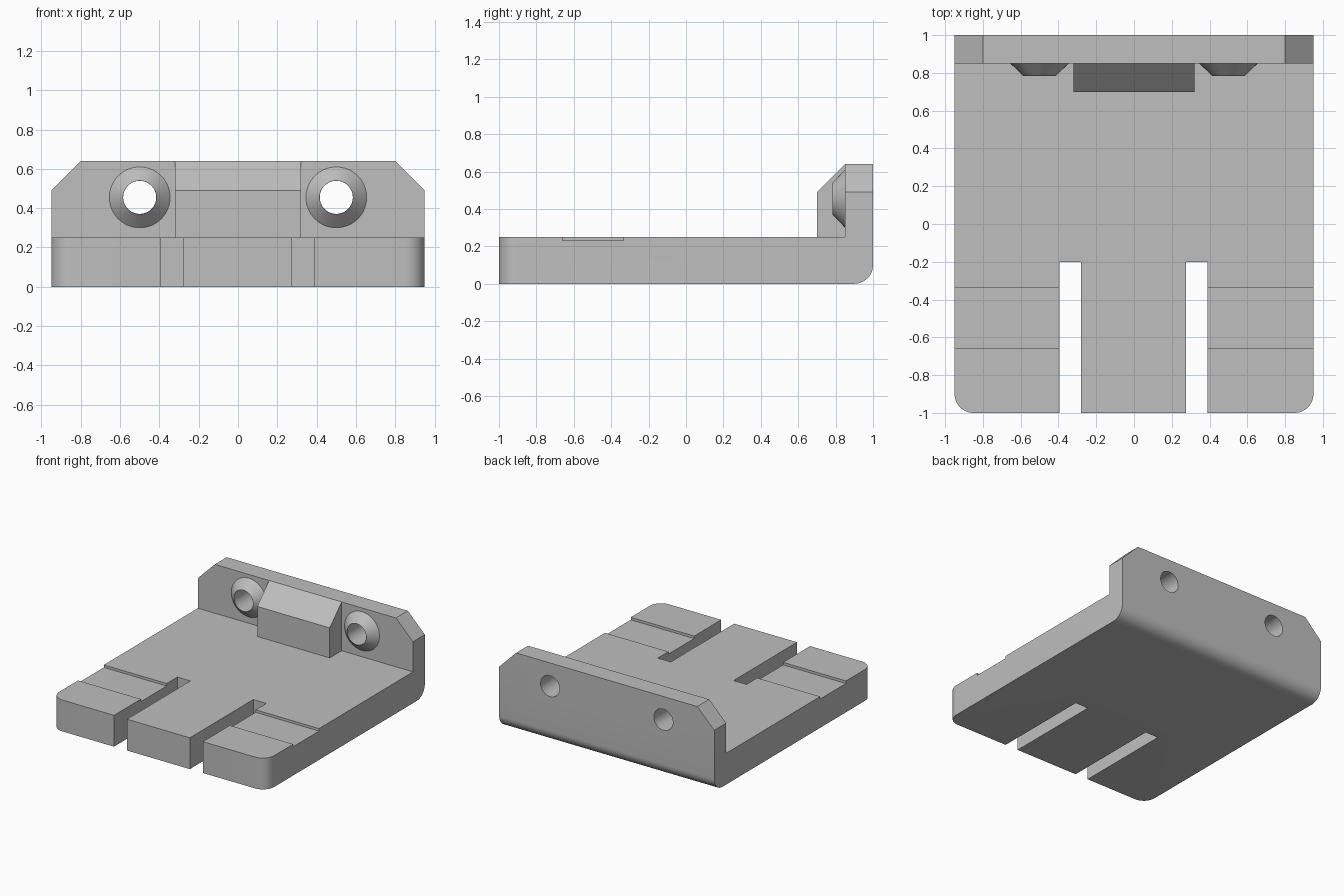
import bpy, bmesh, math
from mathutils import Matrix

if "Cube" in bpy.data.objects:
    bpy.data.objects.remove(bpy.data.objects["Cube"], do_unlink=True)

HALF_W, PLATE_TOP, WALL_TOP, WALL_FRONT = 0.95, 0.25, 0.64, 0.85
HOLE_X, HOLE_Z, HOLE_R = 0.5, 0.455, 0.085

grey = bpy.data.materials.new("light_grey")
grey.use_nodes = True
COLOUR = (0.52, 0.52, 0.52, 1)
grey.diffuse_color = COLOUR
grey.node_tree.nodes["Principled BSDF"].inputs["Base Color"].default_value = COLOUR


def make_object(name, bm):
    bmesh.ops.recalc_face_normals(bm, faces=bm.faces)
    mesh = bpy.data.meshes.new(name)
    bm.to_mesh(mesh)
    bm.free()
    mesh.materials.append(grey)
    obj = bpy.data.objects.new(name, mesh)
    bpy.context.collection.objects.link(obj)
    return obj


def extrude_profile(points, half_width):
    """Closed (y, z) profile swept along x."""
    bm = bmesh.new()
    face = bm.faces.new([bm.verts.new((-half_width, y, z)) for y, z in points])
    moved = bmesh.ops.extrude_face_region(bm, geom=[face], use_keep_orig=True)["geom"]
    bmesh.ops.translate(bm, vec=(2 * half_width, 0, 0),
                        verts=[v for v in moved if isinstance(v, bmesh.types.BMVert)])
    return bm


def box(name, x0, x1, y0, y1, z0, z1):
    bm = extrude_profile([(y0, z0), (y1, z0), (y1, z1), (y0, z1)], (x1 - x0) / 2)
    bmesh.ops.translate(bm, vec=((x0 + x1) / 2, 0, 0), verts=bm.verts)
    return make_object(name, bm)


def cone_along_y(name, x, z, y0, r0, y1, r1):
    """Cone frustum from radius r0 at y0 to r1 at y1."""
    bm = bmesh.new()
    place = Matrix.Translation((x, (y0 + y1) / 2, z)) @ Matrix.Rotation(-math.pi / 2, 4, "X")
    bmesh.ops.create_cone(bm, cap_ends=True, segments=64, radius1=r0, radius2=r1,
                          depth=y1 - y0, matrix=place)
    return make_object(name, bm)


def combine(target, tool, operation):
    """Apply a boolean and remove the tool."""
    mod = target.modifiers.new(operation, "BOOLEAN")
    mod.operation, mod.object, mod.solver = operation, tool, "EXACT"
    bpy.context.view_layer.objects.active = target
    bpy.ops.object.modifier_apply(modifier=mod.name)
    bpy.data.objects.remove(tool, do_unlink=True)


# L-shaped bracket with a rounded heel
heel = [(0.9 + 0.1 * math.sin(a), 0.1 - 0.1 * math.cos(a))
        for a in (i * math.pi / 24 for i in range(13))]
bm = extrude_profile([(-1, 0)] + heel + [(1, WALL_TOP), (WALL_FRONT, WALL_TOP),
                     (WALL_FRONT, PLATE_TOP), (-1, PLATE_TOP)], HALF_W)


def edges_where(test):
    return [e for e in bm.edges if all(test(v.co) for v in e.verts)
            and abs(e.verts[0].co.x - e.verts[1].co.x) < 0.001]


# Rounded front corners and chamfered wall corners
bmesh.ops.bevel(bm, geom=edges_where(lambda c: c.y < -0.99), offset=0.1,
                segments=12, profile=0.5, affect="EDGES")
bmesh.ops.bevel(bm, geom=edges_where(lambda c: c.z > WALL_TOP - 0.01), offset=0.15,
                segments=1, affect="EDGES")
bracket = make_object("bracket", bm)

# Wedge-topped lug in the middle of the wall
lug = make_object("lug", extrude_profile(
    [(0.7, 0.2), (0.92, 0.2), (0.92, 0.6), (0.85, 0.64), (0.7, 0.49)], 0.32))
combine(bracket, lug, "UNION")

# Conical bosses with through holes
for x in (-HOLE_X, HOLE_X):
    combine(bracket, cone_along_y("boss", x, HOLE_Z, 0.783, HOLE_R, WALL_FRONT + 0.01, 0.165), "UNION")
    combine(bracket, cone_along_y("hole", x, HOLE_Z, 0.7, HOLE_R - 0.001, 1.1, HOLE_R - 0.001), "DIFFERENCE")

# Slots splitting the plate into three tongues
for x0, x1 in ((-0.395, -0.28), (0.275, 0.39)):
    combine(bracket, box("slot", x0, x1, -1.1, -0.2, -0.1, 0.4), "DIFFERENCE")

# Shallow grooves across the outer tongues
for x0, x1 in ((-1.1, -0.395), (0.39, 1.1)):
    combine(bracket, box("groove", x0, x1, -0.66, -0.335, 0.23, 0.4), "DIFFERENCE")

bpy.ops.object.select_all(action="DESELECT")
bracket.select_set(True)
bpy.context.view_layer.objects.active = bracket
bpy.ops.object.shade_smooth_by_angle(angle=math.radians(30))
